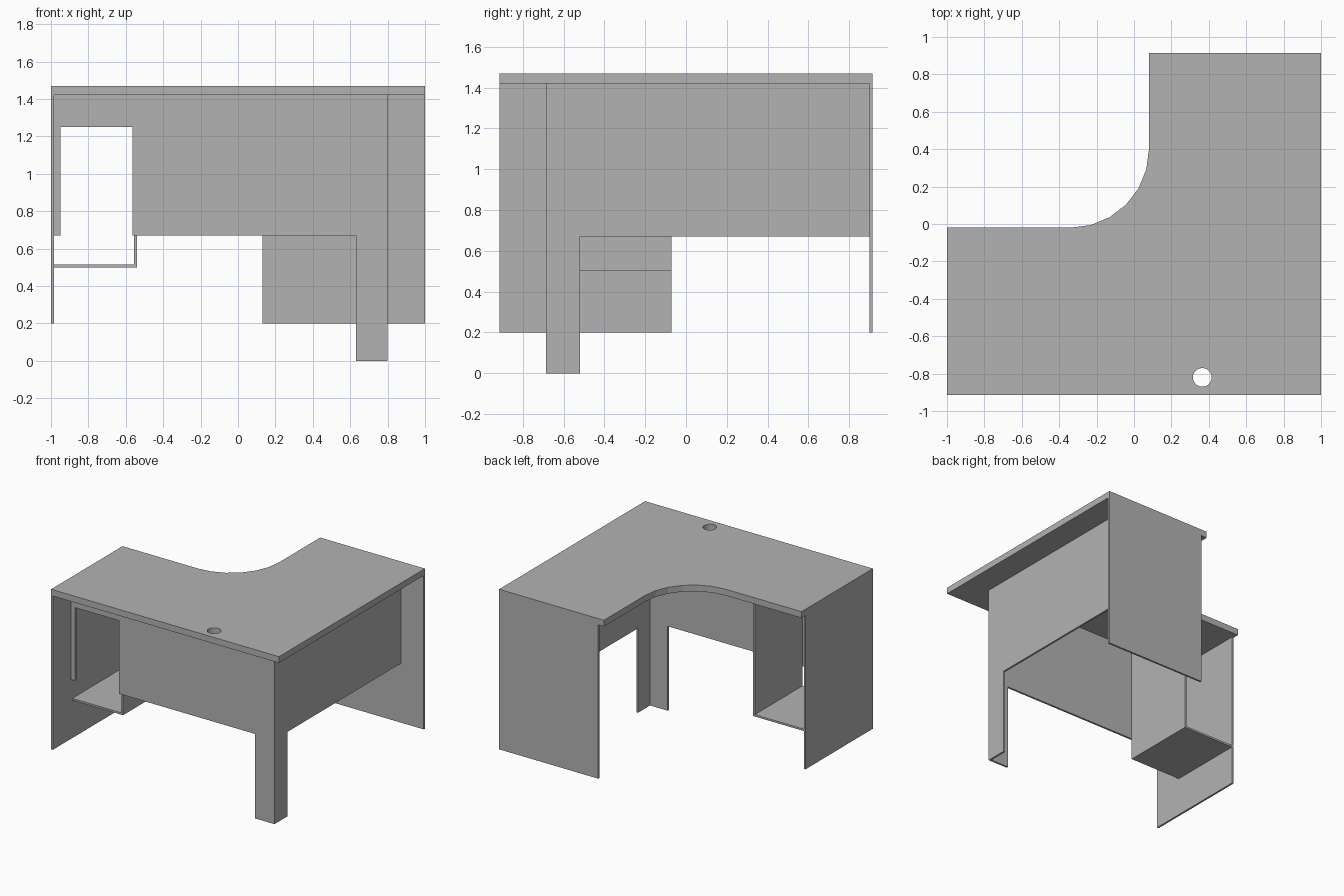
import bpy, bmesh
from math import cos, sin, radians
from mathutils import Vector

default = bpy.data.objects.get("Cube")
if default:
    bpy.data.objects.remove(default, do_unlink=True)

grey = bpy.data.materials.new("matte grey")
grey.use_nodes = True
colour = (0.45, 0.45, 0.45, 1)
grey.diffuse_color = colour
grey.node_tree.nodes["Principled BSDF"].inputs["Base Color"].default_value = colour

T = 0.015                  # board thickness
X, Y = 1.0, 0.915          # half width and half depth
UNDER, TOP = 1.42, 1.47    # worktop underside and upper face
LEG_X, LEG_Y = 0.8, -0.685  # outer corner of the leg


def prism(name, points, direction):
    """Extrude a flat outline of 3D points along a direction."""
    bm = bmesh.new()
    face = bm.faces.new([bm.verts.new(p) for p in points])
    new = bmesh.ops.extrude_face_region(bm, geom=[face])["geom"]
    verts = [v for v in new if isinstance(v, bmesh.types.BMVert)]
    bmesh.ops.translate(bm, verts=verts, vec=Vector(direction))
    bmesh.ops.recalc_face_normals(bm, faces=bm.faces)
    mesh = bpy.data.meshes.new(name)
    bm.to_mesh(mesh)
    bm.free()
    mesh.materials.append(grey)
    obj = bpy.data.objects.new(name, mesh)
    bpy.context.collection.objects.link(obj)
    return obj


def board(name, x, y, z):
    """Rectangular board from its three ranges."""
    outline = [(x[0], y[0], z[0]), (x[1], y[0], z[0]),
               (x[1], y[1], z[0]), (x[0], y[1], z[0])]
    return prism(name, outline, (0, 0, z[1] - z[0]))


# L-shaped worktop with a rounded inner corner
arc = [(-0.34 + 0.42 * cos(radians(a)), 0.4 + 0.42 * sin(radians(a)))
       for a in range(0, -91, -15)]
plan = [(-X, -Y), (X, -Y), (X, Y), (0.08, Y)] + arc + [(-X, -0.02)]
worktop = prism("worktop", [(x, y, UNDER) for x, y in plan], (0, 0, TOP - UNDER))

# Cable hole through the worktop
ring = [(0.365 + 0.05 * cos(radians(a)), -0.82 + 0.05 * sin(radians(a)), UNDER - 0.1)
        for a in range(0, 360, 15)]
cutter = prism("cable_hole_cutter", ring, (0, 0, 0.3))
cutter.hide_render = True
cutter.hide_viewport = True
cut = worktop.modifiers.new("cable hole", "BOOLEAN")
cut.operation = "DIFFERENCE"
cut.solver = "EXACT"
cut.object = cutter

# End panels that carry the two wings
board("side_end_panel", (-X, -X + T), (-Y, -0.07), (0.2, UNDER))
board("back_end_panel", (0.13, X), (Y - T, Y), (0.2, UNDER))

# Corner leg made from two boards
board("leg_front_board", (0.63, LEG_X), (LEG_Y, LEG_Y + T), (0, UNDER))
board("leg_side_board", (LEG_X - T, LEG_X), (LEG_Y + T, -0.52), (0, UNDER))

# Modesty panels, the front one notched beside the open cabinet
board("side_modesty_panel", (LEG_X - T, LEG_X), (-0.52, Y - T), (0.67, UNDER))
notched = [(-X + T, UNDER), (-X + T, 0.67), (-0.95, 0.67), (-0.95, 1.25),
           (-0.565, 1.25), (-0.565, 0.67), (0.63, 0.67), (0.63, UNDER)]
prism("front_modesty_panel", [(x, LEG_Y, z) for x, z in notched], (0, T, 0))

# Open cabinet hung under the worktop
board("cabinet_floor", (-X + T, -0.54), (LEG_Y + T, -0.07), (0.5, 0.5 + T))
board("cabinet_side", (-0.54 - T, -0.54), (LEG_Y + T, -0.07), (0.5 + T, UNDER))
